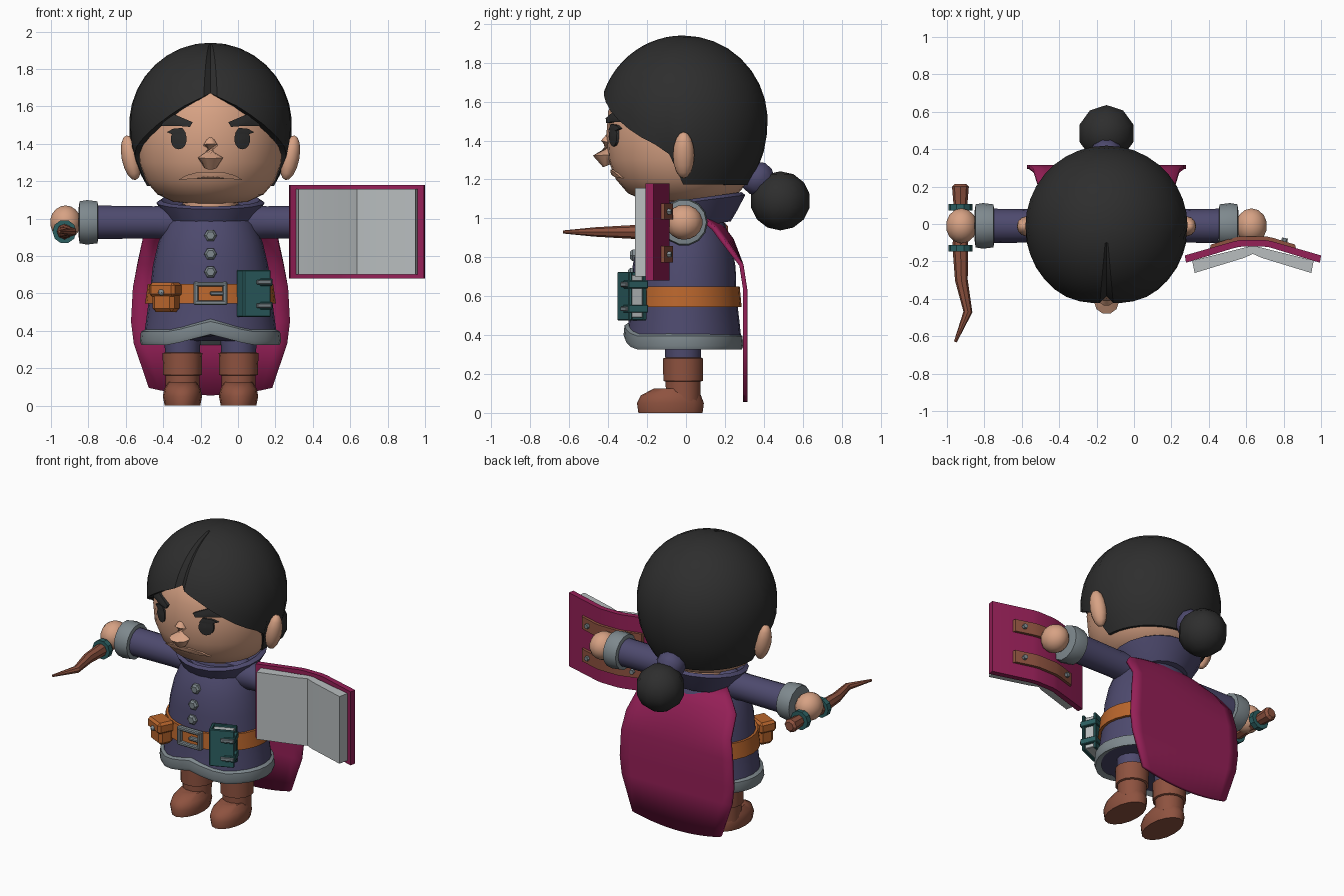
import bpy, bmesh
from math import sin, cos, pi, radians, sqrt, acos
from mathutils import Vector, Matrix

if "Cube" in bpy.data.objects:
    bpy.data.objects.remove(bpy.data.objects["Cube"])

C = -0.147   # middle of the body in x


def material(name, *rgb):
    m = bpy.data.materials.new(name)
    m.use_nodes = True
    m.diffuse_color = (*rgb, 1)
    m.node_tree.nodes["Principled BSDF"].inputs["Base Color"].default_value = (*rgb, 1)
    return m


SKIN = material("skin", .68, .36, .23)
BLACK = material("black", .027, .027, .027)
PURPLE = material("purple cloth", .075, .068, .155)
CRIMSON = material("crimson", .30, .014, .095)
PAPER = material("paper", .48, .51, .52)
STEEL = material("grey", .21, .25, .27)
ORANGE = material("orange leather", .48, .13, .025)
BROWN = material("brown leather", .27, .085, .05)
TEAL = material("teal", .025, .115, .12)


def finish(name, bm, mat, angle=40):
    bmesh.ops.remove_doubles(bm, verts=bm.verts, dist=1e-5)
    bmesh.ops.recalc_face_normals(bm, faces=bm.faces)
    me = bpy.data.meshes.new(name)
    bm.to_mesh(me)
    bm.free()
    me.materials.append(mat)
    ob = bpy.data.objects.new(name, me)
    bpy.context.collection.objects.link(ob)
    bpy.ops.object.select_all(action='DESELECT')
    ob.select_set(True)
    bpy.context.view_layer.objects.active = ob
    bpy.ops.object.shade_smooth_by_angle(angle=radians(angle))
    return ob


def loft(name, rings, mat, caps=True, closed=True, angle=40):
    bm = bmesh.new()
    vs = [[bm.verts.new(p) for p in r] for r in rings]
    n = len(rings[0])
    for a, b in zip(vs, vs[1:]):
        for i in range(n if closed else n - 1):
            j = (i + 1) % n
            bm.faces.new((a[i], a[j], b[j], b[i]))
    if caps:
        bm.faces.new(vs[0])
        bm.faces.new(vs[-1])
    return finish(name, bm, mat, angle)


def ring(cx, cy, z, rx, ry, n=20, lift=None):
    # angle 0 points to the front
    return [(cx + rx * sin(a), cy - ry * cos(a), z + (lift(a) if lift else 0))
            for a in (2 * pi * i / n for i in range(n))]


def tube(name, path, radii, mat, n=12, angle=40):
    path = [Vector(p) for p in path]
    rings = []
    for i, (p, r) in enumerate(zip(path, radii)):
        d = path[min(i + 1, len(path) - 1)] - path[max(i - 1, 0)]
        q = d.to_track_quat('Z', 'Y')
        rings.append([p + q @ Vector((r * cos(t), r * sin(t), 0))
                      for t in (2 * pi * k / n for k in range(n))])
    return loft(name, rings, mat, angle=angle)


def ball(name, loc, size, mat, u=16, v=10, tilt=0):
    bm = bmesh.new()
    m = Matrix.Translation(loc) @ Matrix.Rotation(tilt, 4, 'Y') @ Matrix.Diagonal((*size, 1))
    bmesh.ops.create_uvsphere(bm, u_segments=u, v_segments=v, radius=1, matrix=m)
    return finish(name, bm, mat)


def box(name, loc, size, mat, turn=0, bevel=.006, local=(0, 0, 0)):
    bm = bmesh.new()
    m = (Matrix.Translation(loc) @ Matrix.Rotation(turn, 4, 'Z')
         @ Matrix.Translation(local) @ Matrix.Diagonal((*size, 1)))
    bmesh.ops.create_cube(bm, size=1, matrix=m)
    bmesh.ops.bevel(bm, geom=bm.edges[:], offset=bevel, segments=1, affect='EDGES')
    return finish(name, bm, mat, 25)


def prism(name, pts, z0, z1, mat):
    return loft(name, [[(x, y, z) for x, y in pts] for z in (z0, z1)], mat, angle=20)


def interp(table, t):
    for (a, p), (b, q) in zip(table, table[1:]):
        if t <= b:
            return p + (q - p) * max(0, t - a) / (b - a)
    return table[-1][1]


# head
HY = -.015
FACE = [(1.08, .1), (1.09, .2), (1.13, .285), (1.2, .345), (1.3, .385),
        (1.42, .395), (1.55, .385), (1.68, .33), (1.78, .2)]
loft("head", [ring(C, HY, z, r, r, 28) for z, r in FACE], SKIN, angle=60)
tube("neck", [(C, .02, .95), (C, .02, 1.13)], [.15, .15], SKIN)


def face_patch(name, pts, mat, out):
    # raised plate that follows the face
    def on(x, z, d):
        return (C + x, HY - sqrt(interp(FACE, z) ** 2 - x * x) - d, z)
    mx = sum(p[0] for p in pts) / len(pts)
    mz = sum(p[1] for p in pts) / len(pts)
    layers = [(1, -.02), (1, out), (.5, out), (.01, out)]
    loft(name, [[on(mx + (x - mx) * k, mz + (z - mz) * k, d) for x, z in pts]
                for k, d in layers], mat)


for s, side in ((-1, "right"), (1, "left")):
    oval = [(.17 + .043 * sin(t), 1.425 + .055 * cos(t)) for t in (2 * pi * k / 14 for k in range(14))]
    face_patch(side + "_eye", [(s * x, z) for x, z in oval], BLACK, .009)
    face_patch(side + "_eyelash", [(s * x, z) for x, z in
               ((.13, 1.455), (.15, 1.485), (.2, 1.48), (.235, 1.462), (.2, 1.45))], BLACK, .013)
    brow = [(.095, 1.515), (.11, 1.49), (.17, 1.495), (.265, 1.495), (.25, 1.53), (.2, 1.56)]
    face_patch(side + "_eyebrow", [(s * x, z) for x, z in brow], BLACK, .022)
    ball(side + "_ear", (C + s * .425, -.012, 1.325), (.05, .055, .122), SKIN, 12, 8, s * .2)
lips = [(-.17, 1.207), (-.09, 1.213), (.09, 1.213), (.17, 1.207), (.13, 1.232), (.06, 1.25), (-.06, 1.25), (-.13, 1.232)]
face_patch("mouth", lips, SKIN, .014)
tube("nose", [(C, -.385, 1.44), (C, -.4, 1.39), (C, -.415, 1.325), (C, -.395, 1.275)],
     [.015, .04, .067, .035], SKIN, 10, 60)

# hair shell with a swept hairline and a parting groove
HAIRLINE = [(0, 1.67), (20, 1.6), (35, 1.53), (55, 1.435), (70, 1.38), (80, 1.33), (90, 1.175), (180, 1.17)]
azimuths = [0, 5] + list(range(10, 351, 10)) + [355]
ROWS = 12
hair = []
for k in range(ROWS + 2):
    row = []
    for a in azimuths:
        zb = interp(HAIRLINE, min(a, 360 - a)) - 1.5
        t = acos(zb / (.44 if zb > 0 else .52)) * min(k, ROWS) / ROWS
        r = .435 * sin(t) * (.8 if k > ROWS else 1)
        if a == 0 and 2 < k <= ROWS:
            r -= .03
        row.append((C + r * sin(radians(a)), HY - r * cos(radians(a)),
                    1.5 + cos(t) * (.44 if cos(t) > 0 else .52)))
    hair.append(row)
loft("hair", hair, BLACK, caps=False, angle=35)
tube("hair_tie", [(C, .32, 1.245), (C, .35, 1.22), (C, .385, 1.19), (C, .42, 1.16)],
     [.06, .09, .09, .06], PURPLE, 10)
ball("hair_bun", (C, .485, 1.09), (.155, .155, .152), BLACK, 10, 7)

# tunic, collar and hem
BODY = [(.345, .36, .298), (.45, .345, .287), (.6, .325, .27), (.75, .308, .265),
        (.87, .28, .245), (.97, .24, .21), (1.05, .18, .16)]


def notch(a):
    return .055 * max(0, 1 - min(a, 2 * pi - a) / .6)


loft("tunic", [ring(C, -.01, z, x, y, 28, notch if z < .4 else None) for z, x, y in BODY], PURPLE)
loft("hem_trim", [ring(C, -.013, z, x, y, 28, notch) for z, x, y in
     ((.345, .33, .27), (.325, .37, .3), (.345, .378, .308), (.395, .372, .303), (.41, .345, .28))],
     STEEL, caps=False)
loft("collar", [ring(C, .03, z, x, y, 20, lambda a: -.035 * cos(a)) for z, x, y in
     ((.95, .2, .2), (1.0, .24, .23), (1.085, .29, .275), (1.1, .265, .255), (1.03, .15, .15))], PURPLE)
for z in (.715, .81, .91):
    y = -.01 - interp([(b[0], b[2]) for b in BODY], z)
    tube("coat_button", [(C, y + .02, z), (C, y - .01, z), (C, y - .022, z)], [.034, .034, .022], STEEL, 6, 20)

# belt with buckle, pouch and small book
loft("belt", [ring(C, -.01, z, x, y, 28) for z, x, y in
     ((.545, .31, .26), (.545, .35, .296), (.65, .335, .286), (.65, .3, .25))], ORANGE, caps=False)
for s in (-1, 1):
    box("buckle_side", (C + s * .077, -.305, .6), (.026, .035, .125), STEEL)
    box("buckle_bar", (C, -.307, .6 + s * .05), (.16, .035, .024), STEEL)
box("buckle_prong", (C + .035, -.308, .6), (.075, .03, .022), STEEL)
PT, PL = -.45, (-.385, -.27, .575)
box("pouch", PL, (.13, .1, .15), ORANGE, PT, .02)
box("pouch_flap", PL, (.15, .115, .075), ORANGE, PT, .015, (0, -.005, .045))
ball("pouch_stud", (-.41, -.328, .605), (.017, .017, .017), STEEL, 8, 6)
BT, BL = .4, (.085, -.278, .6)
for y in (-.04, .04):
    box("small_book_cover", BL, (.155, .018, .25), TEAL, BT, .004, (0, y, 0))
box("small_book_spine", BL, (.018, .09, .25), TEAL, BT, .004, (-.072, 0, 0))
box("small_book_pages", BL, (.13, .066, .22), PAPER, BT, .003, (0, 0, 0))
for z in (-.065, .06):
    box("small_book_strap", BL, (.07, .112, .04), TEAL, BT, .004, (.05, 0, z))
    box("small_book_clasp", BL, (.085, .014, .024), STEEL, BT, .004, (.035, -.056, z))

# arms, legs and boots
for s, side in ((-1, "right"), (1, "left")):
    def at(d, z=.98):
        return (C + s * d, -.01, z)
    tube(side + "_sleeve", [at(.1), at(.3), at(.62)], [.1, .088, .092], PURPLE, 14)
    tube(side + "_cuff", [at(.6), at(.605), at(.66), at(.7), at(.705)], [.09, .115, .122, .115, .08], STEEL, 14)
    ball(side + "_hand", at(.775, .98), (.085, .095, .09), SKIN, 14, 9)
    x = C + s * .15
    tube(side + "_trouser", [(x, -.015, .22), (x, -.015, .42)], [.092, .098], PURPLE, 14)
    tube(side + "_boot_shaft", [(x, -.015, .06), (x, -.015, .22)], [.09, .093], BROWN, 14)
    tube(side + "_boot_cuff", [(x, -.015, z) for z in (.16, .165, .28, .285)], [.09, .104, .106, .092], BROWN, 14)
    loft(side + "_boot_foot", [ring(x, y, z, w, l, 16) for z, y, w, l in
         ((0, -.08, .095, .165), (.05, -.08, .105, .172), (.09, -.078, .097, .155), (.125, -.055, .075, .11))], BROWN)

# cape
CAPE = [(1.0, .13, .22), (.95, .19, .3), (.89, .235, .36), (.76, .285, .39), (.63, .305, .415),
        (.45, .305, .425), (.33, .305, .41), (.055, .305, .33)]
U = [k / 6 for k in range(-6, 7)]
cape = loft("cape", [[(C + u * w, y - (.05 * u * u if z > .8 else 0), z + (.04 * u * u if z < .1 else 0))
            for u in U] for z, y, w in CAPE], CRIMSON, caps=False, closed=False)
mod = cape.modifiers.new("thickness", 'SOLIDIFY')
mod.thickness = .022
mod.offset = 0

# wand
W, WZ = -.928, .93
tube("wand", [(W, .215, WZ), (W, .2, WZ), (W, .09, WZ), (W, -.13, WZ), (W + .005, -.3, WZ),
     (-.888, -.47, WZ), (-.955, -.63, WZ)], [.03, .045, .036, .042, .034, .024, .008], BROWN, 8, 30)
for y in (.09, -.13):
    tube("wand_ring", [(W, y + .018, WZ), (W, y - .018, WZ)], [.064, .064], TEAL, 10, 30)

# large open book, made from mirrored half profiles
BX = .636


def mirrored(half):
    return [(BX + x, y) for x, y in half] + [(BX - x, y) for x, y in reversed(half)]


def strip(back, front):
    b, f = mirrored(back), mirrored(front)
    return b + f[::-1]


prism("book_cover", strip([(.06, -.085), (.1, -.092), (.364, -.168)][::-1],
      [(.05, -.12), (.09, -.125), (.358, -.207)][::-1]), .68, 1.18, CRIMSON)
for s in (-1, 1):
    prism("book_pages", [(BX + s * x, y) for x, y in
          ((0, -.115), (.325, -.196), (.312, -.262), (.05, -.182), (0, -.16))], .7, 1.157, PAPER)
for z in (.815, 1.035):
    prism("book_strap", strip([(.225, -.11), (.11, -.075), (.07, -.066)],
          [(.23, -.13), (.11, -.095), (.07, -.088)]), z - .042, z + .042, BROWN)
    for s in (-1, 1):
        x = BX + s * .165
        tube("strap_bolt", [(x, -.11, z), (x + s * .006, -.075, z)], [.018, .016], STEEL, 6, 20)
